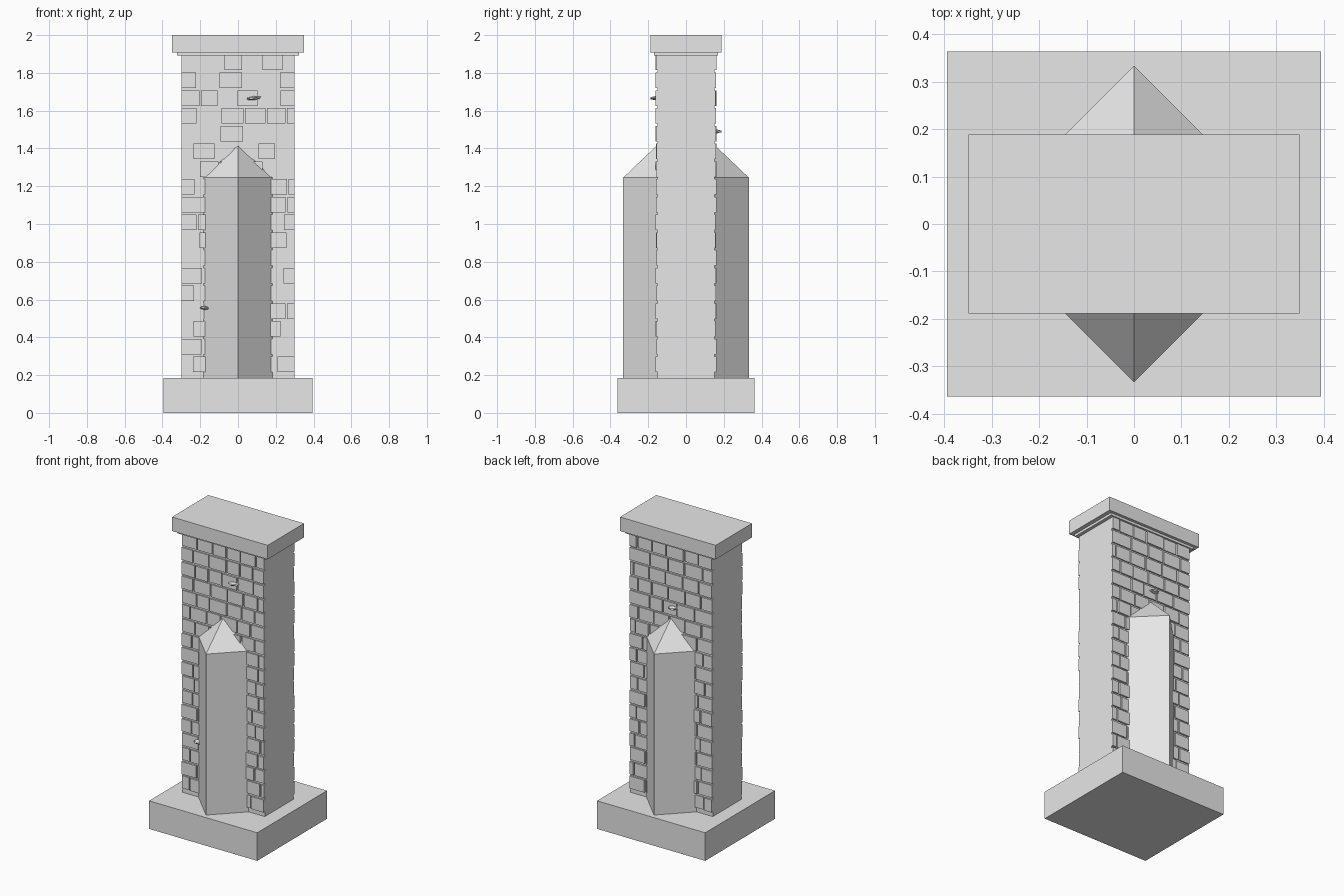
import bpy, bmesh, math, random
from mathutils import Matrix, Vector

cube = bpy.data.objects.get("Cube")
if cube:
    bpy.data.objects.remove(cube, do_unlink=True)

# Plain grey stone
stone = bpy.data.materials.new("grey_stone")
stone.use_nodes = True
GREY = (0.8, 0.8, 0.8, 1)
stone.diffuse_color = GREY
for node in stone.node_tree.nodes:
    if node.type == "BSDF_PRINCIPLED":
        node.inputs["Base Color"].default_value = GREY


def finish(name, bm):
    mesh = bpy.data.meshes.new(name)
    bm.to_mesh(mesh)
    bm.free()
    mesh.materials.append(stone)
    obj = bpy.data.objects.new(name, mesh)
    bpy.context.collection.objects.link(obj)
    return obj


def add_box(bm, x0, x1, y0, y1, z0, z1):
    centre = Vector((x0 + x1, y0 + y1, z0 + z1)) / 2
    size = Matrix.Diagonal((x1 - x0, y1 - y0, z1 - z0, 1))
    bmesh.ops.create_cube(bm, size=1, matrix=Matrix.Translation(centre) @ size)


def slab(name, half_x, half_y, z0, z1):
    bm = bmesh.new()
    add_box(bm, -half_x, half_x, -half_y, half_y, z0, z1)
    finish(name, bm)


# Plinth, shaft and stepped cap
slab("plinth", 0.394, 0.363, 0, 0.185)
slab("shaft", 0.30, 0.15, 0.18, 1.9)
slab("cap_moulding", 0.322, 0.17, 1.892, 1.908)
slab("cap", 0.349, 0.189, 1.908, 2)

# Diamond buttress running through the shaft, with a pyramid top
RADIUS, EAVE, PEAK = 0.333, 1.245, 1.563
bm = bmesh.new()
ring = [bm.verts.new((RADIUS * math.cos(i * math.pi / 2),
                      RADIUS * math.sin(i * math.pi / 2), 0.18)) for i in range(4)]
base = bm.faces.new(ring)
top = bmesh.ops.extrude_face_region(bm, geom=[base])["geom"]
bmesh.ops.translate(bm, vec=(0, 0, EAVE - 0.18),
                    verts=[v for v in top if isinstance(v, bmesh.types.BMVert)])
lid = next(f for f in top if isinstance(f, bmesh.types.BMFace))
bmesh.ops.poke(bm, faces=[lid])
max(bm.verts, key=lambda v: (v.co.z, -v.co.xy.length)).co.z = PEAK
# Keep only the part outside the side walls of the shaft
for side in (-1, 1):
    cut = bmesh.ops.bisect_plane(bm, geom=bm.verts[:] + bm.edges[:] + bm.faces[:],
                                 plane_co=(side * 0.25, 0, 0), plane_no=(side, 0, 0),
                                 clear_outer=True)["geom_cut"]
    bmesh.ops.holes_fill(bm, edges=[e for e in cut if isinstance(e, bmesh.types.BMEdge)])
bmesh.ops.recalc_face_normals(bm, faces=bm.faces[:])
finish("buttress", bm)


# Staggered brick courses on the front and back walls
def brick_wall(name, side, seed):
    rng = random.Random(seed)
    bm = bmesh.new()
    for row in range(18):
        z = 0.216 + 0.094 * row
        x = -0.30
        width = 0.1 if row % 2 else 0.06
        while x < 0.295:
            end = x + width + rng.uniform(-0.015, 0.025)
            if end > 0.27:
                end = 0.30
            out = side * (0.157 + rng.choice((0, 0, 0.002, 0.005)))
            inner = side * 0.145
            add_box(bm, x, end, min(inner, out), max(inner, out), z, z + 0.082)
            x = end + 0.008
            width = 0.1
    finish(name, bm)


brick_wall("front_bricks", -1, 3)
brick_wall("back_bricks", 1, 8)


# Small flat stone knobs sticking out of the walls
def knob(name, x, y, z, half_width, tilt):
    bm = bmesh.new()
    bmesh.ops.create_icosphere(bm, subdivisions=1, radius=1)
    bmesh.ops.transform(bm, verts=bm.verts, matrix=(
        Matrix.Translation((x, y, z)) @ Matrix.Rotation(tilt, 4, "Y")
        @ Matrix.Diagonal((half_width, 0.034, 0.011, 1))))
    finish(name, bm)


knob("upper_front_knob", 0.083, -0.16, 1.666, 0.043, -0.08)
knob("lower_front_knob", -0.175, -0.16, 0.556, 0.03, 0.08)
knob("back_knob", -0.02, 0.16, 1.49, 0.035, 0.08)
